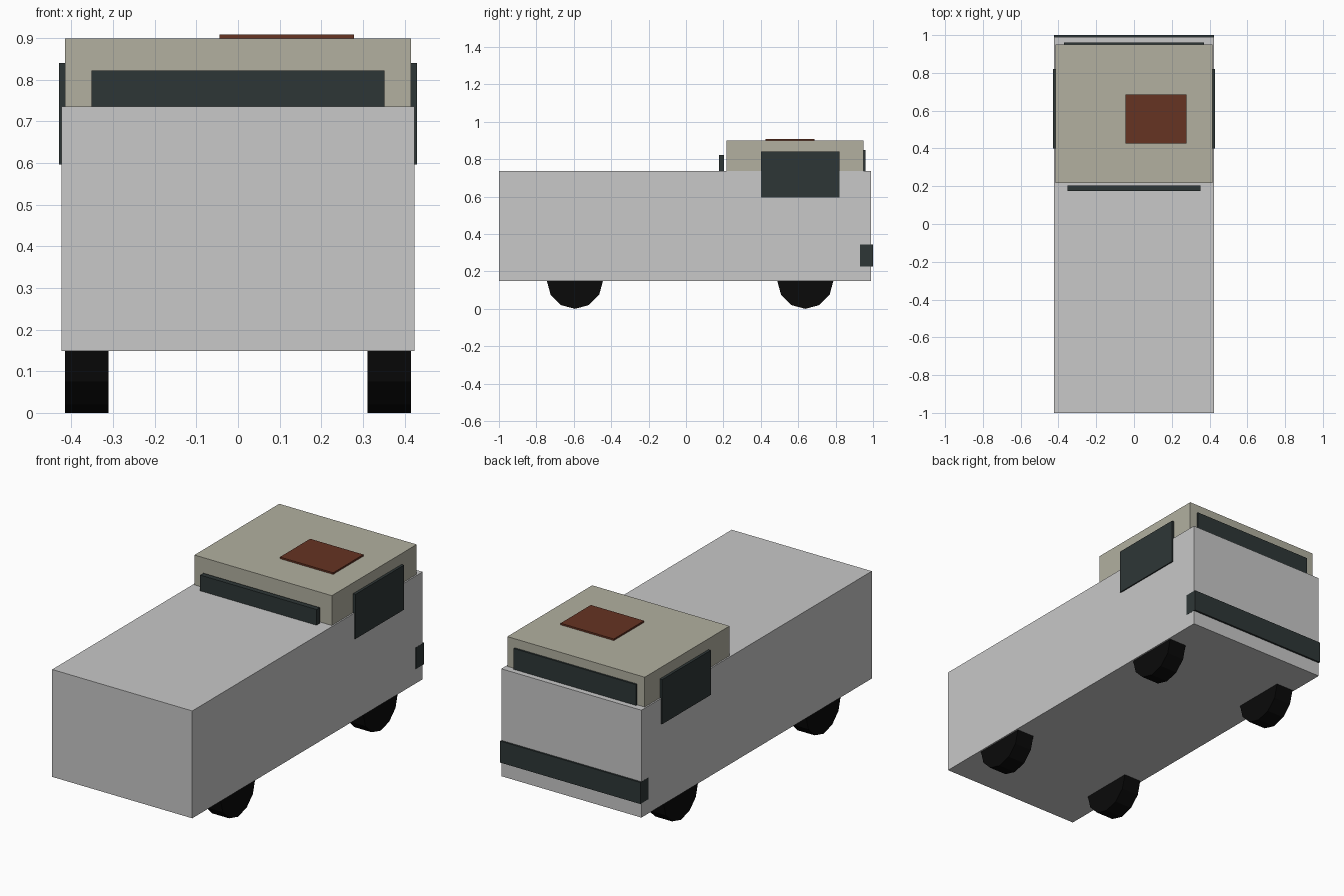
import bpy
import math

cube = bpy.data.objects.get("Cube")
if cube:
    bpy.data.objects.remove(cube, do_unlink=True)


def material(name, rgb):
    m = bpy.data.materials.new(name)
    m.use_nodes = True
    m.diffuse_color = (*rgb, 1)
    m.node_tree.nodes["Principled BSDF"].inputs["Base Color"].default_value = (*rgb, 1)
    return m


grey = material("light grey paint", (0.58, 0.58, 0.58))
beige = material("beige paint", (0.445, 0.434, 0.352))
glass = material("dark trim", (0.027, 0.037, 0.037))
rust = material("rust red", (0.133, 0.033, 0.016))
rubber = material("black rubber", (0.003, 0.003, 0.003))


def box(name, x, y, z, mat):
    """Box from its (min, max) range on each axis."""
    ranges = (x, y, z)
    bpy.ops.mesh.primitive_cube_add(size=1, location=[(a + b) / 2 for a, b in ranges])
    ob = bpy.context.object
    ob.name = name
    ob.scale = [b - a for a, b in ranges]
    bpy.ops.object.transform_apply(location=False, rotation=False, scale=True)
    ob.data.materials.append(mat)
    return ob


# Hull and raised cabin
box("body", (-0.4235, 0.4235), (-1, 0.99), (0.149, 0.736), grey)
box("cabin", (-0.4155, 0.4155), (0.217, 0.95), (0.7, 0.899), beige)
box("roof_hatch", (-0.044, 0.278), (0.425, 0.686), (0.89, 0.908), rust)

# Windows and rear bumper
box("front_window", (-0.352, 0.352), (0.176, 0.204), (0.7, 0.822), glass)
box("rear_window", (-0.37, 0.37), (0.94, 0.96), (0.7, 0.85), glass)
box("rear_bumper", (-0.424, 0.424), (0.93, 1), (0.227, 0.345), glass)

for side, s in (("left", 1), ("right", -1)):
    box(side + "_window", sorted((s * 0.41, s * 0.43)), (0.4, 0.82), (0.596, 0.84), glass)
    # Twelve-sided wheels with a corner at the bottom
    for end, y in (("front", -0.594), ("rear", 0.638)):
        bpy.ops.mesh.primitive_cylinder_add(
            vertices=12, radius=0.15, depth=0.104,
            location=(s * 0.363, y, 0.15), rotation=(0, math.pi / 2, 0))
        wheel = bpy.context.object
        wheel.name = f"{end}_{side}_wheel"
        wheel.data.materials.append(rubber)
